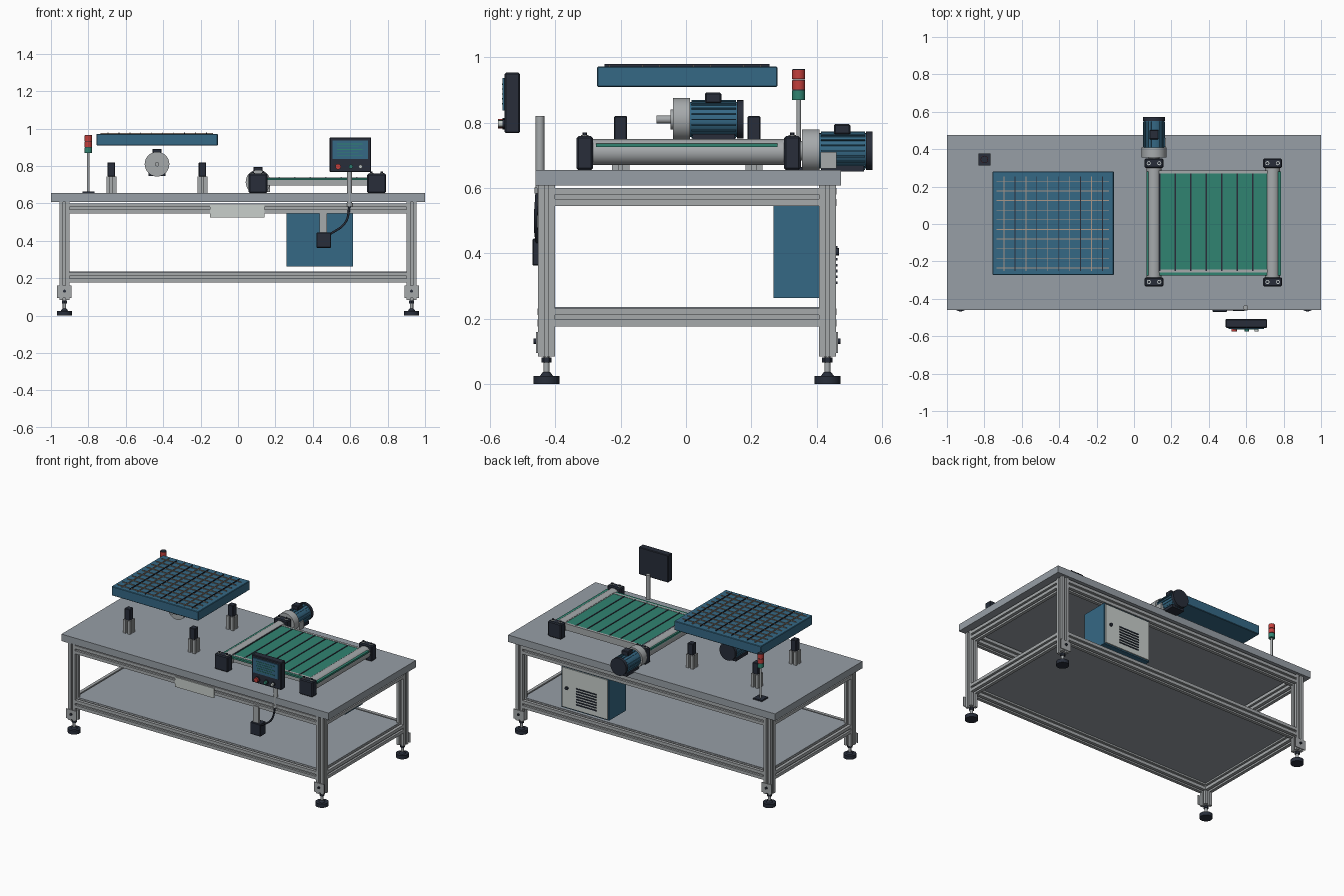
import bpy, bmesh, math
from mathutils import Matrix, Vector

if "Cube" in bpy.data.objects:
    bpy.data.objects.remove(bpy.data.objects["Cube"], do_unlink=True)


def material(name, r, g, b):
    m = bpy.data.materials.new(name)
    m.use_nodes = True
    m.diffuse_color = (r, g, b, 1)
    m.node_tree.nodes["Principled BSDF"].inputs["Base Color"].default_value = (r, g, b, 1)
    return m


TOP = material("table grey", .31, .345, .38)
ALU = material("aluminium", .38, .40, .41)
BLUE = material("steel blue", .036, .14, .235)
DARK = material("dark navy", .021, .027, .042)
GREEN = material("belt green", .03, .23, .165)
RED = material("signal red", .55, .05, .045)
PALE = material("pale grey", .58, .62, .60)
TAN = material("tan wire", .40, .31, .25)

# Rotations that turn the local z axis onto each world axis
TURN = {"x": Matrix.Rotation(math.pi / 2, 4, "Y"),
        "y": Matrix.Rotation(-math.pi / 2, 4, "X"),
        "z": Matrix.Identity(4)}


def finish(name, bm, mat, smooth=False):
    bmesh.ops.recalc_face_normals(bm, faces=bm.faces)
    mesh = bpy.data.meshes.new(name)
    bm.to_mesh(mesh)
    bm.free()
    mesh.materials.append(mat)
    ob = bpy.data.objects.new(name, mesh)
    bpy.context.collection.objects.link(ob)
    if smooth:
        bpy.ops.object.select_all(action="DESELECT")
        ob.select_set(True)
        bpy.context.view_layer.objects.active = ob
        bpy.ops.object.shade_smooth_by_angle(angle=math.radians(35))
    return ob


def box(name, xs, ys, zs, mat, bevel=0):
    bm = bmesh.new()
    bmesh.ops.create_cube(bm, size=1)
    size = [b - a for a, b in (xs, ys, zs)]
    mid = [(a + b) / 2 for a, b in (xs, ys, zs)]
    bmesh.ops.scale(bm, vec=size, verts=bm.verts)
    bmesh.ops.translate(bm, vec=mid, verts=bm.verts)
    if bevel:
        bmesh.ops.bevel(bm, geom=bm.edges[:], offset=bevel, segments=1, affect="EDGES")
    return finish(name, bm, mat)


def block(name, x, y, z0, w, h, mat, bevel=0):
    return box(name, (x - w / 2, x + w / 2), (y - w / 2, y + w / 2), (z0, z0 + h), mat, bevel)


def cyl(name, axis, start, r, length, mat, r2=None, sides=32):
    bm = bmesh.new()
    bmesh.ops.create_cone(bm, cap_ends=True, segments=sides, radius1=r,
                          radius2=r if r2 is None else r2, depth=length,
                          matrix=Matrix.Translation(start) @ TURN[axis]
                          @ Matrix.Translation((0, 0, length / 2)))
    return finish(name, bm, mat, True)


def slot_bar(name, axis, start, length, w, mat=ALU):
    """Square extrusion with a groove along each side."""
    h, s, d = w / 2, w * .12, w * .25
    side = [(-h, -h), (-s, -h), (-s, d - h), (s, d - h), (s, -h)]
    bm = bmesh.new()
    verts = []
    for k in range(4):
        for p in side:
            v = Matrix.Rotation(k * math.pi / 2, 3, "Z") @ Vector((*p, 0))
            verts.append(bm.verts.new(v))
    face = bm.faces.new(verts)
    ext = bmesh.ops.extrude_face_region(bm, geom=[face])["geom"]
    bmesh.ops.translate(bm, vec=(0, 0, length),
                        verts=[g for g in ext if isinstance(g, bmesh.types.BMVert)])
    bm.transform(Matrix.Translation(start) @ TURN[axis])
    return finish(name, bm, mat)


# Table top and lower shelf
box("table_top", (-1, 1), (-.46, .475), (.608, .655), TOP)
box("lower_shelf", (-.92, .92), (-.42, .425), (.222, .236), TOP)

# Frame: legs, levelling feet and rails
LEG = .053
FRONT, BACK, SIDE = -.427, .433, .928
for sx, sxn in ((-1, "right"), (1, "left")):
    x = sx * SIDE
    for y, out, syn in ((FRONT, -1, "front"), (BACK, 1, "back")):
        n = f"{syn}_{sxn}"
        slot_bar(n + "_leg", "z", (x, y, .085), .523, LEG)
        cyl(n + "_foot", "z", (x, y, 0), .04, .025, DARK)
        cyl(n + "_foot_collar", "z", (x, y, .025), .02, .012, DARK, .011)
        cyl(n + "_foot_stem", "z", (x, y, .03), .009, .06, ALU, sides=16)
        cyl(n + "_foot_nut", "z", (x, y, .066), .016, .015, DARK, sides=6)
        face = y + out * LEG / 2
        box(n + "_foot_bracket", (x - .039, x + .039), sorted((face, face + out * .005)),
            (.095, .16), ALU)
        cyl(n + "_bracket_bolt", "y", (x, min(face, face + out * .013), .131), .008, .013, DARK, sides=12)
    for z, zn in ((.2045, "lower"), (.573, "upper")):
        slot_bar(f"{zn}_{sxn}_rail", "y", (x, FRONT + LEG / 2, z), BACK - FRONT - LEG, .055)
for y, syn in ((FRONT, "front"), (BACK, "back")):
    for z, zn in ((.2045, "lower"), (.573, "upper")):
        slot_bar(f"{zn}_{syn}_rail", "x", (-SIDE + LEG / 2, y, z), 2 * SIDE - LEG, .055)

# Signal tower
TX, TY = -.80, .345
block("tower_base", TX, TY, .655, .065, .009, DARK)
cyl("tower_pole", "z", (TX, TY, .66), .007, .21, ALU, sides=16)
for z, mat, n in ((.87, GREEN, "green"), (.902, RED, "lower_red"), (.934, RED, "upper_red")):
    cyl(f"{n}_lamp", "z", (TX, TY, z), .02, .028, mat)
    cyl(f"{n}_lamp_ring", "z", (TX, TY, z + .026), .0185, .005, DARK)
cyl("tower_cap", "z", (TX, TY, .955), .008, .008, DARK, sides=16)

# Raised tray with a wire grid
box("tray", (-.757, -.108), (-.272, .28), (.91, .972), BLUE, .003)
for i in range(10):
    y = -.235 + i * .0515
    box("tray_cross_wire", (-.735, -.135), (y - .002, y + .002), (.972, .977), TAN)
    x = -.695 + i * .0585
    box("tray_long_wire", (x - .002, x + .002), (-.25, .255), (.972, .979), DARK if i % 2 else TAN)

# Tray lifting posts
for x in (-.677, -.19):
    for y in (-.2, .208):
        slot_bar("lift_post_base", "z", (x, y, .655), .09, .053)
        block("lift_post_head", x, y, .743, .04, .077, DARK, .003)


def motor(name, x, y, z):
    """Electric motor pointing to the front, y at the front of its flange."""
    cyl(name + "_flange", "y", (x, y, z), .066, .053, ALU)
    cyl(name + "_hub", "y", (x, y - .008, z), .03, .01, ALU)
    cyl(name + "_shaft", "y", (x, y - .05, z), .012, .05, ALU, sides=20)
    cyl(name + "_body", "y", (x, y + .053, z), .054, .145, BLUE)
    bm = bmesh.new()
    for k in range(20):
        m = (Matrix.Translation((x, y + .125, z)) @ Matrix.Rotation(k * math.tau / 20, 4, "Y")
             @ Matrix.Translation((0, 0, .055)) @ Matrix.Diagonal((.004, .135, .008, 1)))
        bmesh.ops.create_cube(bm, size=1, matrix=m)
    finish(name + "_fins", bm, BLUE)
    cyl(name + "_fan_cover", "y", (x, y + .196, z), .059, .02, DARK)
    box(name + "_terminal_box", (x - .025, x + .025), (y + .098, y + .148), (z + .05, z + .082), DARK, .004)
    box(name + "_foot", (x - .045, x + .045), (y + .06, y + .19), (z - .064, z - .045), DARK)


motor("lift_motor", -.433, -.04, .81)
motor("conveyor_motor", .107, .355, .714)
box("motor_side_box", (.14, .172), (.412, .46), (.66, .71), ALU)

# Conveyor: belt, slats, side rails, rollers and bearing blocks
box("conveyor_belt", (.066, .787), (-.275, .28), (.725, .737), GREEN)
for i in range(8):
    x = .137 + i * .083
    box("belt_slat", (x - .004, x + .004), (-.25, .27), (.737, .740), DARK)
for y in (-.25, .277):
    box("conveyor_side_rail", (.1, .745), (y - .008, y + .008), (.695, .739), ALU)
for x in (.107, .741):
    cyl("conveyor_roller", "y", (x, -.30, .71), .04, .62, ALU)
    for y0 in (-.335, .30):
        box("bearing_block", (x - .05, x + .05), (y0, y0 + .05), (.655, .759), DARK, .006)
        for dx in (-.028, .028):
            cyl("bearing_washer", "z", (x + dx, y0 + .025, .758), .011, .004, PALE, sides=16)
            cyl("bearing_bolt", "z", (x + dx, y0 + .025, .76), .007, .01, DARK, sides=6)

# Operator panel on its pole
cyl("panel_pole", "z", (.597, -.447, .59), .0135, .23, ALU)
cyl("pole_clamp", "z", (.597, -.447, .583), .017, .018, ALU)
box("panel_case", (.49, .712), (-.555, -.508), (.768, .953), DARK, .004)
box("panel_screen", (.506, .694), (-.561, -.554), (.838, .937), BLUE)
for i in range(5):
    z = .858 + i * .015
    box("screen_line", (.53, .665 - .02 * (i % 2)), (-.563, -.561), (z - .002, z + .002), GREEN)
for x, mat, r, n in ((.535, RED, .015, "stop"), (.603, GREEN, .011, "start"), (.655, PALE, .010, "reset")):
    cyl(n + "_button_ring", "y", (x, -.562, .797), r + .003, .008, DARK, sides=20)
    cyl(n + "_button", "y", (x, -.575, .797), r, .014, mat, sides=20)

# Junction box with bracket and cable
box("junction_bracket", (.436, .475), (-.46, -.445), (.44, .556), ALU)
box("junction_box", (.42, .497), (-.47, -.41), (.363, .445), DARK, .003)
curve = bpy.data.curves.new("panel_cable", "CURVE")
curve.dimensions = "3D"
curve.bevel_depth = .006
curve.bevel_resolution = 2
curve.use_fill_caps = True
spline = curve.splines.new("BEZIER")
path = [(.597, -.455, .59), (.575, -.46, .50), (.485, -.455, .43)]
spline.bezier_points.add(len(path) - 1)
for p, co in zip(spline.bezier_points, path):
    p.co = co
    p.handle_left_type = p.handle_right_type = "AUTO"
curve.materials.append(DARK)
bpy.context.collection.objects.link(bpy.data.objects.new("panel_cable", curve))

# Blank plate on the front rail
box("front_plate", (-.15, .142), (-.460, -.453), (.526, .592), PALE)

# Control cabinet with door, lock and vents
box("cabinet", (.26, .615), (.268, .452), (.263, .546), BLUE)
box("cabinet_door", (.268, .607), (.452, .459), (.271, .538), PALE)
cyl("door_lock", "y", (.57, .455, .405), .011, .014, DARK, sides=16)
for i in range(7):
    z = .31 + i * .018
    box("door_vent", (.35, .50), (.458, .463), (z - .004, z + .004), DARK)
